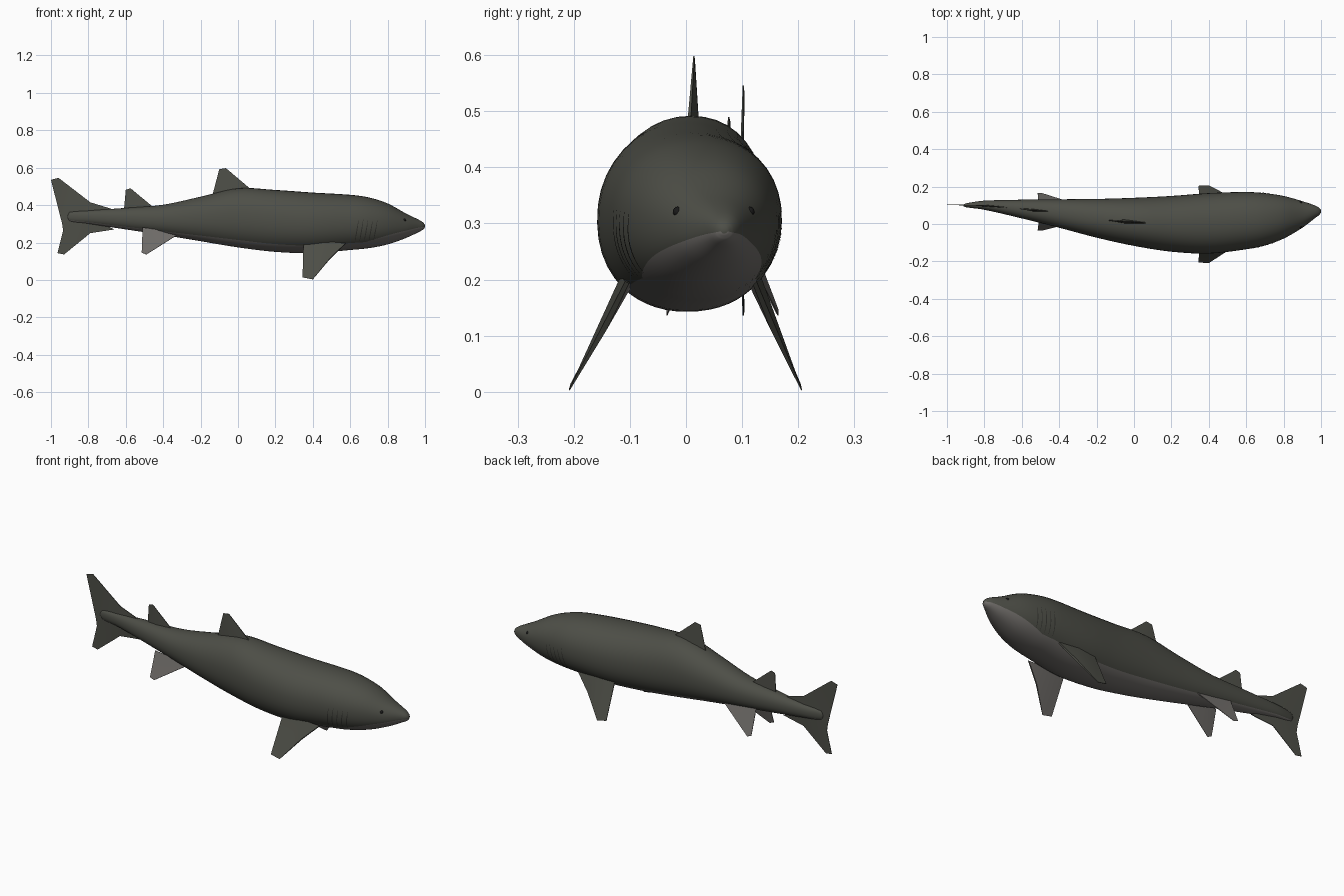
import bpy, bmesh, math
from mathutils import Vector

if "Cube" in bpy.data.objects:
    bpy.data.objects.remove(bpy.data.objects["Cube"])


def material(name, rgb):
    m = bpy.data.materials.new(name)
    m.diffuse_color = (*rgb, 1)
    m.use_nodes = True
    m.node_tree.nodes["Principled BSDF"].inputs["Base Color"].default_value = m.diffuse_color
    return m


BACK = material("dark grey back", (0.075, 0.077, 0.063))
BELLY = material("pale grey belly", (0.165, 0.155, 0.145))
SLIT = material("gill shadow", (0.035, 0.035, 0.03))
EYE = material("black eye", (0.01, 0.01, 0.01))

# Body envelope: x, y low, y high, z low, z high
STATIONS = [
    (-0.912, 0.095, 0.103, 0.333, 0.342),
    (-0.900, 0.090, 0.110, 0.315, 0.362),
    (-0.800, 0.076, 0.125, 0.300, 0.371),
    (-0.600, 0.030, 0.130, 0.270, 0.385),
    (-0.400, -0.020, 0.132, 0.240, 0.402),
    (-0.200, -0.073, 0.134, 0.207, 0.445),
    (0.000, -0.117, 0.140, 0.174, 0.490),
    (0.200, -0.148, 0.150, 0.150, 0.481),
    (0.400, -0.158, 0.165, 0.143, 0.467),
    (0.600, -0.135, 0.171, 0.160, 0.455),
    (0.700, -0.115, 0.165, 0.170, 0.441),
    (0.800, -0.078, 0.150, 0.190, 0.409),
    (0.900, -0.020, 0.122, 0.225, 0.354),
    (0.970, 0.033, 0.098, 0.258, 0.320),
    (0.992, 0.050, 0.085, 0.271, 0.305),
    (1.000, 0.062, 0.074, 0.282, 0.293),
]


def section(x):
    """Smoothly interpolated envelope at x."""
    n = len(STATIONS)
    i = max(k for k in range(n - 1) if STATIONS[k][0] <= x or k == 0)
    a, b = STATIONS[i], STATIONS[i + 1]
    h = b[0] - a[0]
    t = (x - a[0]) / h
    out = []
    for c in range(1, 5):
        def slope(k):
            p, q = STATIONS[max(k - 1, 0)], STATIONS[min(k + 1, n - 1)]
            d = (q[c] - p[c]) / (q[0] - p[0])
            e = (b[c] - a[c]) / h
            return max(-2 * abs(e), min(2 * abs(e), d))
        m0, m1 = slope(i) * h, slope(i + 1) * h
        out.append((2*t**3 - 3*t*t + 1) * a[c] + (t**3 - 2*t*t + t) * m0
                   + (3*t*t - 2*t**3) * b[c] + (t**3 - t*t) * m1)
    return out


def surface(x, ang, off=0.0):
    """Point on the body: angle 0 is +y, 90 degrees is up."""
    y0, y1, z0, z1 = section(x)
    c, s = math.cos(ang), math.sin(ang)
    p = 0.92
    return Vector((x,
                   (y0 + y1) / 2 + ((y1 - y0) / 2 + off) * math.copysign(abs(c)**p, c),
                   (z0 + z1) / 2 + ((z1 - z0) / 2 + off) * math.copysign(abs(s)**p, s)))


def finish(bm, name, mats, angle=40):
    bmesh.ops.recalc_face_normals(bm, faces=bm.faces)
    me = bpy.data.meshes.new(name)
    bm.to_mesh(me)
    bm.free()
    for m in mats:
        me.materials.append(m)
    ob = bpy.data.objects.new(name, me)
    bpy.context.collection.objects.link(ob)
    bpy.ops.object.select_all(action='DESELECT')
    ob.select_set(True)
    bpy.context.view_layer.objects.active = ob
    bpy.ops.object.shade_smooth_by_angle(angle=math.radians(angle))
    return ob


def belly_angle(x):
    """How far below the widest line the belly colour starts."""
    t = min(1, max(0, (x - 0.68) / 0.3))
    return math.asin(0.73 - 0.5 * t)


# Body: rings lofted along x, with one edge line exactly on the belly border
bm = bmesh.new()
UP, LOW = 30, 14
xs = []
for a, b in zip(STATIONS, STATIONS[1:]):
    k = 5 if b[0] - a[0] > 0.05 else 3
    xs += [a[0] + (b[0] - a[0]) * j / k for j in range(k)]
xs.append(STATIONS[-1][0])
rings = []
for x in xs:
    b = belly_angle(x)
    angs = [-b + (math.pi + 2 * b) * j / UP for j in range(UP)]
    angs += [math.pi + b + (math.pi - 2 * b) * j / LOW for j in range(LOW)]
    rings.append([bm.verts.new(surface(x, a)) for a in angs])
N = UP + LOW
for r, q in zip(rings, rings[1:]):
    for j in range(N):
        f = bm.faces.new((r[j], r[(j + 1) % N], q[(j + 1) % N], q[j]))
        f.material_index = int(j >= UP)
bm.faces.new(rings[0])
bm.faces.new(rings[-1])
finish(bm, "body", [BACK, BELLY], 60)


def fin(name, pts, mats, normal):
    """Tapered plate; points are x, y, z, half thickness. mats: +normal side, other side."""
    bm = bmesh.new()
    n = Vector(normal).normalized()
    front = [bm.verts.new(Vector(p[:3]) + n * p[3]) for p in pts]
    back = [bm.verts.new(Vector(p[:3]) - n * p[3]) for p in pts]
    bm.faces.new(front)
    bm.faces.new(back[::-1]).material_index = 1
    for i in range(len(pts)):
        j = (i + 1) % len(pts)
        bm.faces.new((front[j], front[i], back[i], back[j]))
    bmesh.ops.triangulate(bm, faces=[f for f in bm.faces if len(f.verts) > 4])
    return finish(bm, name, mats, 30)


# Upright fins, following the bend of the body
fin("dorsal_fin", [(0.08, 0.005, 0.475, 0.003), (-0.065, 0.014, 0.598, 0.001),
                   (-0.10, 0.015, 0.592, 0.001), (-0.14, 0.02, 0.44, 0.002),
                   (-0.04, 0.013, 0.45, 0.012)], [BACK, BACK], (0.08, 1, 0))
fin("second_dorsal_fin", [(-0.46, 0.068, 0.395, 0.002), (-0.575, 0.076, 0.49, 0.001),
                          (-0.60, 0.078, 0.482, 0.001), (-0.61, 0.083, 0.37, 0.002),
                          (-0.54, 0.074, 0.37, 0.007)], [BACK, BACK], (0.1, 1, 0))
fin("tail_fin_upper", [(-0.66, 0.087, 0.375, 0.002), (-0.79, 0.098, 0.415, 0.002),
                       (-0.96, 0.102, 0.546, 0.001), (-1.0, 0.103, 0.535, 0.001),
                       (-0.94, 0.102, 0.30, 0.001), (-0.80, 0.098, 0.34, 0.006)],
    [BACK, BACK], (0.08, 1, 0))
fin("tail_fin_lower", [(-0.66, 0.087, 0.27, 0.002), (-0.79, 0.098, 0.25, 0.002),
                       (-0.93, 0.102, 0.136, 0.001), (-0.965, 0.103, 0.143, 0.001),
                       (-0.935, 0.102, 0.265, 0.001), (-0.94, 0.102, 0.30, 0.001),
                       (-0.80, 0.098, 0.34, 0.006)],
    [BACK, BACK], (0.08, 1, 0))

# Paired fins on both sides
for side, label in ((-1, "right"), (1, "left")):
    root, tip = (-0.105, -0.208) if side < 0 else (0.122, 0.206)
    fin("pectoral_fin_" + label,
        [(0.575, root, 0.195, 0.004), (0.49, (root * 0.6 + tip * 0.4), 0.112, 0.005),
         (0.40, tip, 0.003, 0.001), (0.345, tip * 0.97 + root * 0.03, 0.014, 0.001),
         (0.35, root, 0.20, 0.003), (0.46, root, 0.20, 0.013)],
        [BACK, BELLY], (0, side * 0.88, 0.47))
    root, tip = (0.012, -0.034) if side < 0 else (0.106, 0.164)
    fin("pelvic_fin_" + label,
        [(-0.31, root, 0.25, 0.002), (-0.49, tip, 0.136, 0.001),
         (-0.515, tip, 0.146, 0.001), (-0.51, root + side * 0.006, 0.28, 0.002),
         (-0.42, root, 0.265, 0.005)],
        [BELLY, BELLY], (0, side * 0.88, 0.47))

# Gill slits: five thin strips lying on each flank
for side, label in ((-1, "right"), (1, "left")):
    bm = bmesh.new()
    for g in range(5):
        prev = None
        for j in range(11):
            t = j / 10
            a = math.asin(-0.68 + 0.78 * t)
            ang = a if side > 0 else math.pi - a
            x = 0.625 + 0.025 * g + 0.02 * t
            w = 0.0005 + 0.002 * math.sin(math.pi * t)
            cur = [bm.verts.new(surface(x + d, ang, 0.0015)) for d in (-w, w)]
            if prev:
                bm.faces.new((prev[0], prev[1], cur[1], cur[0]))
            prev = cur
    finish(bm, "gill_slits_" + label, [SLIT])

    # Eye: small bead half sunk in the head
    bm = bmesh.new()
    bmesh.ops.create_uvsphere(bm, u_segments=14, v_segments=8, radius=0.009)
    ang = math.asin(0.45)
    bmesh.ops.translate(bm, verts=bm.verts,
                        vec=surface(0.89, ang if side > 0 else math.pi - ang, -0.005))
    finish(bm, "eye_" + label, [EYE], 60)
